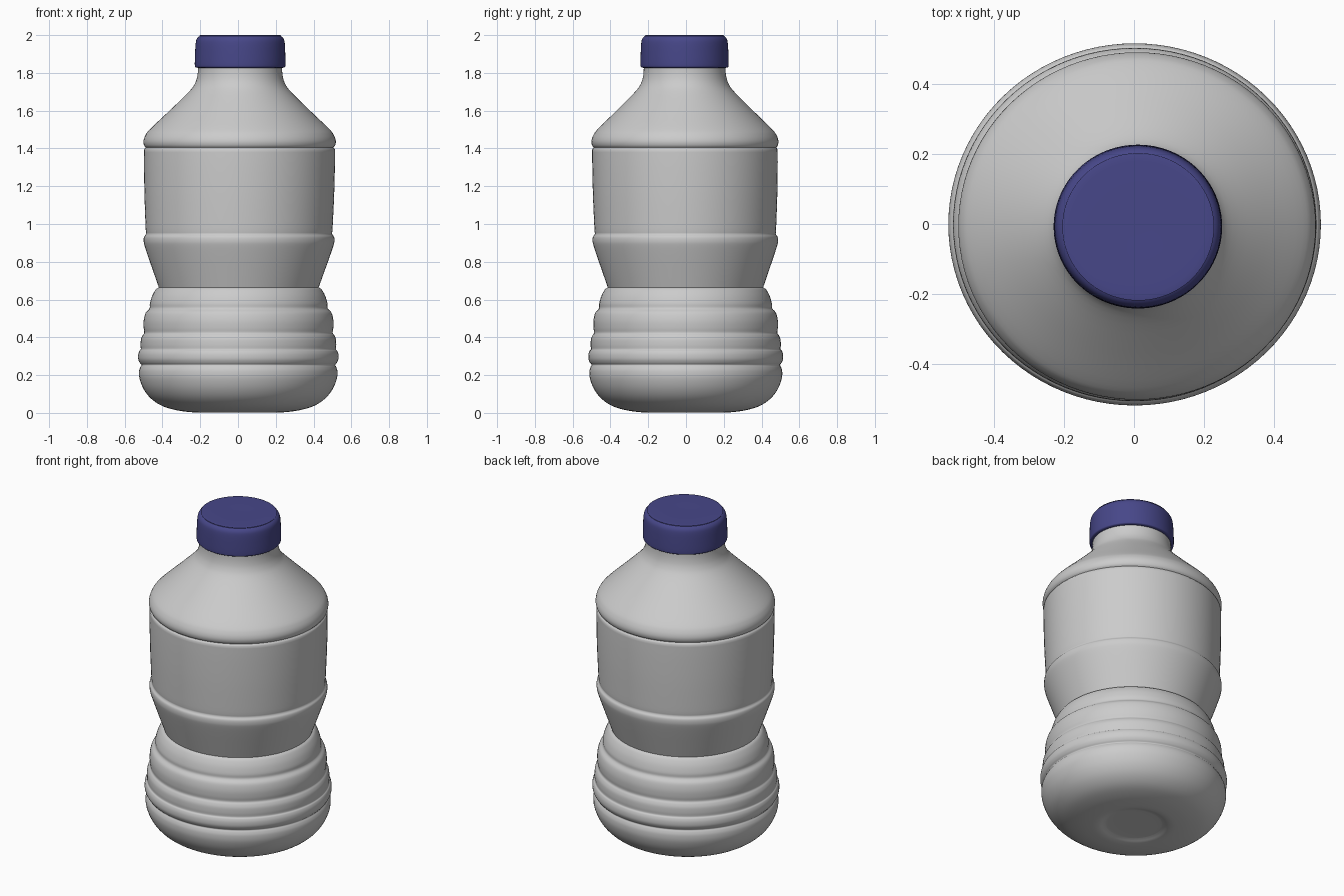
import bpy, bmesh, math
from mathutils import Vector

if "Cube" in bpy.data.objects:
    bpy.data.objects.remove(bpy.data.objects["Cube"])

SEG = 96
Y_SCALE = 0.972          # cross-section is slightly narrower front to back
LEAN = (0.006, -0.004)   # slight sideways drift per unit height


def smooth_run(points, steps=4):
    """Catmull-Rom curve through (radius, z) points."""
    p = [Vector(q) for q in points]
    p = [p[0]] + p + [p[-1]]
    out = []
    for i in range(1, len(p) - 2):
        a, b, c, d = p[i - 1:i + 3]
        for s in range(steps):
            t = s / steps
            out.append(0.5 * (2 * b + (c - a) * t + (2 * a - 5 * b + 4 * c - d) * t * t
                              + (3 * b - a - 3 * c + d) * t ** 3))
    out.append(p[-1])
    return out


def lathe(name, runs, color=None):
    """Revolve smooth runs, joined at sharp corners, around the leaning axis."""
    profile = []
    for run in runs:
        pts = smooth_run(run)
        profile += pts[1:] if profile else pts
    bm = bmesh.new()
    rings = []
    for r, z in profile:
        cx, cy = LEAN[0] * z, LEAN[1] * z
        if r < 1e-4:
            rings.append([bm.verts.new((cx, cy, z))] * SEG)
        else:
            rings.append([bm.verts.new((cx + r * math.cos(2 * math.pi * k / SEG),
                                        cy + r * Y_SCALE * math.sin(2 * math.pi * k / SEG), z))
                          for k in range(SEG)])
    for lo, hi in zip(rings, rings[1:]):
        for k in range(SEG):
            n = (k + 1) % SEG
            quad = list(dict.fromkeys((lo[k], lo[n], hi[n], hi[k])))
            bm.faces.new(quad)
    bmesh.ops.recalc_face_normals(bm, faces=bm.faces[:])
    mesh = bpy.data.meshes.new(name)
    bm.to_mesh(mesh)
    bm.free()
    obj = bpy.data.objects.new(name, mesh)
    bpy.context.collection.objects.link(obj)
    if color:
        mat = bpy.data.materials.new(name + "_color")
        mat.diffuse_color = color
        mat.use_nodes = True
        mat.node_tree.nodes["Principled BSDF"].inputs["Base Color"].default_value = mat.diffuse_color
        mesh.materials.append(mat)
    bpy.ops.object.select_all(action='DESELECT')
    obj.select_set(True)
    bpy.context.view_layer.objects.active = obj
    bpy.ops.object.shade_smooth_by_angle(angle=math.radians(40))
    return obj


# Bottle: recessed base, ribbed lower part, waist, label band, shoulder, neck
base_and_ribs = [(0, 0.016), (0.14, 0.015), (0.17, 0.012), (0.20, 0.004), (0.24, 0.003), (0.32, 0.013),
                 (0.40, 0.036), (0.46, 0.075), (0.50, 0.125), (0.522, 0.18),
                 (0.525, 0.22), (0.519, 0.242), (0.513, 0.254),
                 (0.522, 0.266), (0.530, 0.285), (0.530, 0.310), (0.524, 0.328),
                 (0.517, 0.337), (0.518, 0.36), (0.516, 0.39), (0.508, 0.41),
                 (0.499, 0.424), (0.502, 0.45), (0.502, 0.49), (0.492, 0.53),
                 (0.472, 0.553), (0.470, 0.58), (0.458, 0.62), (0.440, 0.652), (0.428, 0.662)]
waist_to_band = [(0.423, 0.664), (0.450, 0.74), (0.480, 0.825), (0.500, 0.885),
                 (0.505, 0.91), (0.503, 0.932), (0.493, 0.948), (0.495, 0.98),
                 (0.502, 1.15), (0.505, 1.30), (0.505, 1.395)]
shoulder_and_neck = [(0.497, 1.405), (0.506, 1.417), (0.509, 1.44), (0.499, 1.47),
                     (0.472, 1.505), (0.370, 1.602), (0.270, 1.70),
                     (0.238, 1.745), (0.225, 1.79), (0.222, 1.84)]
lathe("bottle_body", [base_and_ribs, base_and_ribs[-1:] + waist_to_band[:1],
                      waist_to_band, waist_to_band[-1:] + shoulder_and_neck[:1],
                      shoulder_and_neck])

# Screw cap
lathe("cap", [[(0, 1.827), (0.225, 1.827)],
              [(0.225, 1.827), (0.236, 1.83), (0.240, 1.842), (0.239, 1.90), (0.236, 1.955),
               (0.230, 1.98), (0.215, 1.995), (0.195, 2.0), (0.0, 2.0)]],
      (0.063, 0.063, 0.25, 1))
